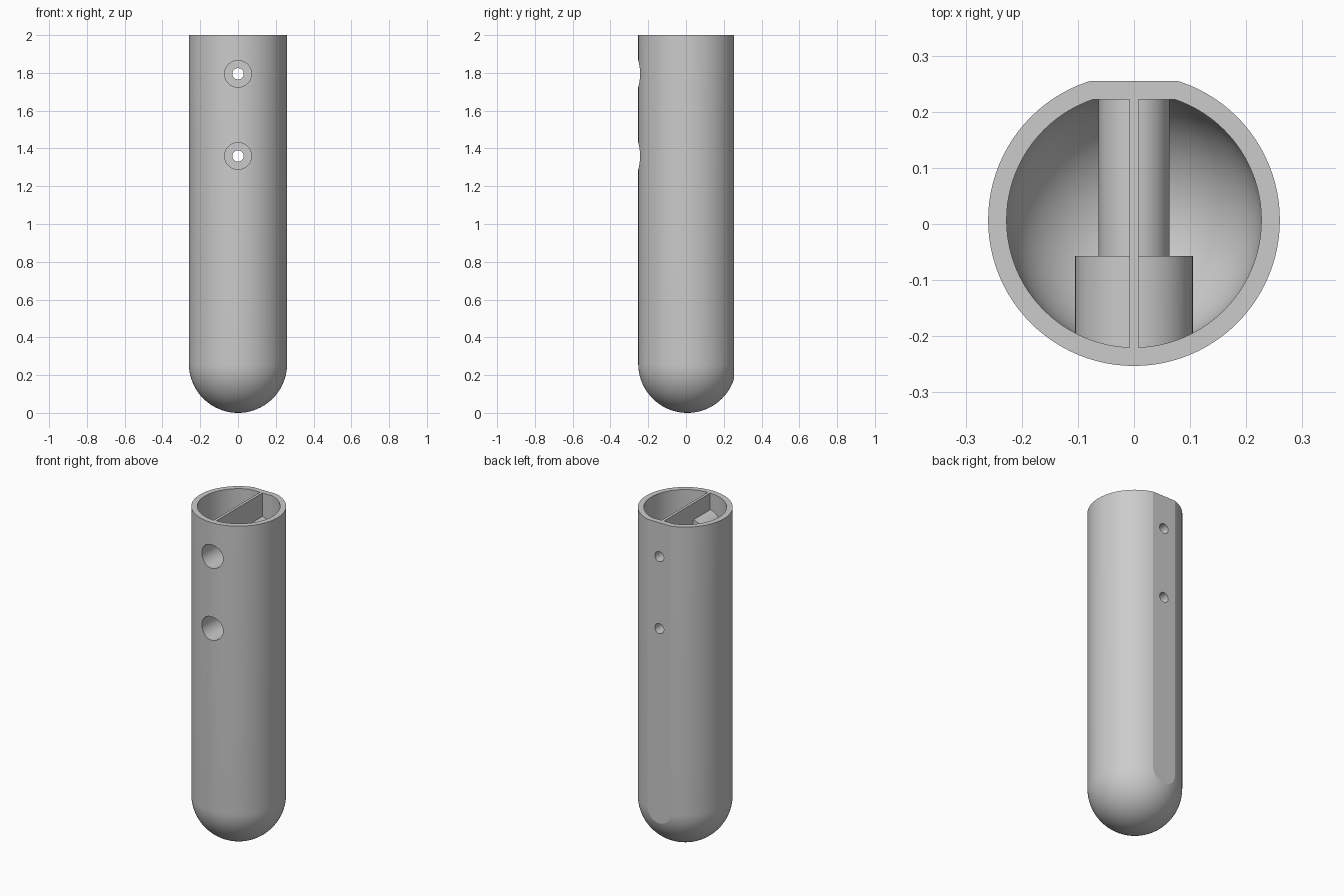
import bpy
import bmesh
from math import sin, cos, pi, radians
from mathutils import Matrix, Vector

default_cube = bpy.data.objects.get("Cube")
if default_cube:
    bpy.data.objects.remove(default_cube, do_unlink=True)

AXIS_Y = 0.007      # tube axis, offset by the flat on the back
OUTER_R, OUTER_FLAT = 0.26, 0.255
INNER_R, INNER_FLAT = 0.227, 0.222
HOLE_HEIGHTS = (1.795, 1.36)

grey = bpy.data.materials.new("grey plastic")
grey.use_nodes = True
grey.diffuse_color = (0.6, 0.6, 0.6, 1)
grey.node_tree.nodes["Principled BSDF"].inputs["Base Color"].default_value = grey.diffuse_color


def finish(name, bm):
    bmesh.ops.recalc_face_normals(bm, faces=bm.faces)
    mesh = bpy.data.meshes.new(name)
    bm.to_mesh(mesh)
    bm.free()
    mesh.materials.append(grey)
    obj = bpy.data.objects.new(name, mesh)
    bpy.context.collection.objects.link(obj)
    return obj


def capsule(name, radius, top, flat_y, rings=20):
    """Round-bottomed solid with a flat sliced off its back."""
    bm = bmesh.new()
    angles = [pi / 2 * i / rings for i in range(rings + 1)]
    points = [(radius * sin(a), OUTER_R - radius * cos(a)) for a in angles]
    points += [(radius, top), (0, top)]
    verts = [bm.verts.new((r, AXIS_Y, z)) for r, z in points]
    edges = [bm.edges.new(pair) for pair in zip(verts, verts[1:])]
    bmesh.ops.spin(bm, geom=verts + edges, cent=(0, AXIS_Y, 0), axis=(0, 0, 1),
                   angle=2 * pi, steps=96)
    bmesh.ops.remove_doubles(bm, verts=bm.verts, dist=1e-5)
    bmesh.ops.bisect_plane(bm, geom=bm.verts[:] + bm.edges[:] + bm.faces[:],
                           plane_co=(0, flat_y, 0), plane_no=(0, 1, 0), clear_outer=True)
    bmesh.ops.holes_fill(bm, edges=[e for e in bm.edges if e.is_boundary])
    return finish(name, bm)


def rod(name, radius, y0, y1, z):
    """Cylinder running front to back."""
    bm = bmesh.new()
    place = Matrix.Translation(Vector((0, (y0 + y1) / 2, z))) @ Matrix.Rotation(pi / 2, 4, "X")
    bmesh.ops.create_cone(bm, cap_ends=True, segments=64, radius1=radius, radius2=radius,
                          depth=y1 - y0, matrix=place)
    return finish(name, bm)


def subtract(target, cutter):
    cutter.hide_render = True
    mod = target.modifiers.new("cut", "BOOLEAN")
    mod.operation = "DIFFERENCE"
    mod.solver = "EXACT"
    mod.object = cutter
    with bpy.context.temp_override(object=target, active_object=target):
        bpy.ops.object.modifier_apply(modifier=mod.name)
    bpy.data.objects.remove(cutter, do_unlink=True)


# Hollow space, leaving room for the centre wall and screw bosses
cavity = capsule("cavity", INNER_R, 2.1, INNER_FLAT)
bm = bmesh.new()
bmesh.ops.create_cube(bm, size=1, matrix=Matrix.Translation((0, 0, 1)) @ Matrix.Diagonal((0.016, 1, 3, 1)))
subtract(cavity, finish("centre_wall", bm))
for z in HOLE_HEIGHTS:
    subtract(cavity, rod("head_boss", 0.105, -0.4, -0.057, z))
    subtract(cavity, rod("shaft_boss", 0.063, -0.1, 0.4, z))

# Outer tube with hollow and stepped screw holes
body = capsule("tube_body", OUTER_R, 2.0, OUTER_FLAT)
subtract(body, cavity)
for z in HOLE_HEIGHTS:
    subtract(body, rod("head_bore", 0.071, -0.4, -0.09, z))
    subtract(body, rod("screw_hole", 0.03, -0.2, 0.4, z))

# Smooth curves, crisp edges
bpy.ops.object.select_all(action="DESELECT")
body.select_set(True)
bpy.context.view_layer.objects.active = body
bpy.ops.object.shade_smooth_by_angle(angle=radians(12))
